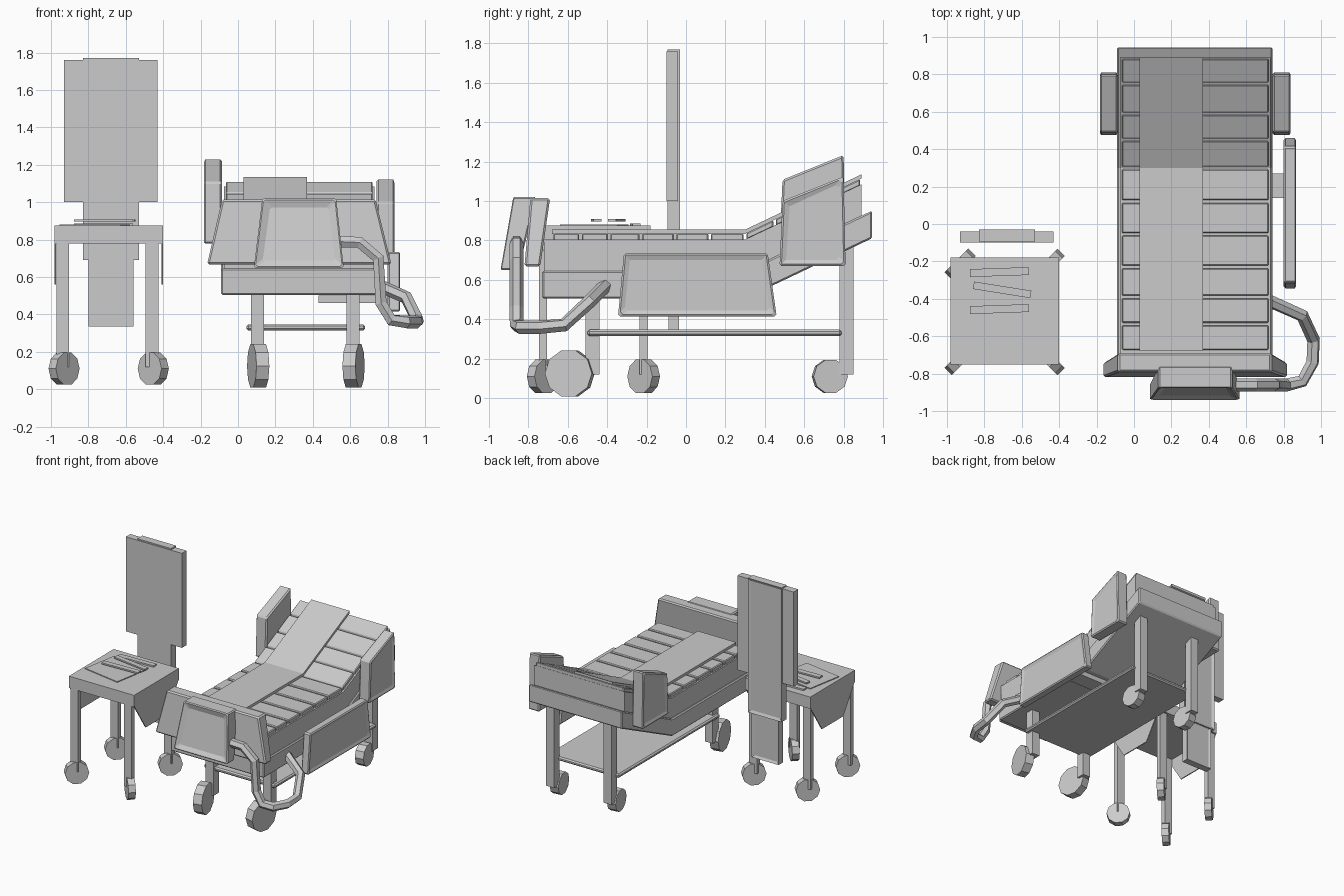
import bpy, bmesh, math
from mathutils import Matrix, Vector

old = bpy.data.objects.get("Cube")
if old:
    bpy.data.objects.remove(old, do_unlink=True)

grey = bpy.data.materials.new("light_grey")
grey.use_nodes = True
grey.diffuse_color = (0.6, 0.6, 0.6, 1)
grey.node_tree.nodes["Principled BSDF"].inputs["Base Color"].default_value = (0.6, 0.6, 0.6, 1)


def finish(name, bm, bevel=0):
    bmesh.ops.recalc_face_normals(bm, faces=bm.faces)
    mesh = bpy.data.meshes.new(name)
    bm.to_mesh(mesh)
    bm.free()
    mesh.materials.append(grey)
    ob = bpy.data.objects.new(name, mesh)
    bpy.context.collection.objects.link(ob)
    if bevel:
        mod = ob.modifiers.new("bevel", 'BEVEL')
        mod.width, mod.segments = bevel, 1
        mod.limit_method = 'ANGLE'
    return ob


def panel_inset(bm, direction, border, depth):
    bmesh.ops.recalc_face_normals(bm, faces=bm.faces)
    face = max(bm.faces, key=lambda f: f.normal.dot(Vector(direction)))
    bmesh.ops.inset_region(bm, faces=[face], thickness=border, depth=-depth)


def side_prism(name, outline, x0, x1, bevel=0, inset=None):
    """Outline of (y, z) points drawn out along x."""
    bm = bmesh.new()
    face = bm.faces.new([bm.verts.new((x0, y, z)) for y, z in outline])
    grown = bmesh.ops.extrude_face_region(bm, geom=[face])["geom"]
    verts = [v for v in grown if isinstance(v, bmesh.types.BMVert)]
    bmesh.ops.translate(bm, verts=verts, vec=(x1 - x0, 0, 0))
    if inset:
        panel_inset(bm, inset, 0.045, 0.012)
    return finish(name, bm, bevel)


def block(name, low, z0, z1, high=None, bevel=0, inset=None, border=0.05, depth=0.02):
    """Box or tapered box; low and high are (x0, x1, y0, y1)."""
    bm = bmesh.new()
    bmesh.ops.create_cube(bm, size=1)
    for v in bm.verts:
        x0, x1, y0, y1 = (high or low) if v.co.z > 0 else low
        v.co = (x1 if v.co.x > 0 else x0, y1 if v.co.y > 0 else y0, z1 if v.co.z > 0 else z0)
    if inset:
        panel_inset(bm, inset, border, depth)
    return finish(name, bm, bevel)


def wheel(name, x, y, z, radius, width, yaw, sides=10):
    bm = bmesh.new()
    bmesh.ops.create_cone(bm, cap_ends=True, segments=sides, radius1=radius, radius2=radius, depth=width)
    turn = Matrix.Rotation(math.radians(yaw), 4, 'Z') @ Matrix.Rotation(math.pi / 2, 4, 'Y')
    bmesh.ops.transform(bm, matrix=Matrix.Translation((x, y, z)) @ turn, verts=bm.verts)
    finish(name, bm)


def flat_bar(name, x, y, z, sx, sy, sz, yaw):
    ob = block(name, (-sx / 2, sx / 2, -sy / 2, sy / 2), 0, sz)
    ob.location, ob.rotation_euler.z = (x, y, z), math.radians(yaw)


# Bed body: bent at the backrest hinge
HINGE, SLOPE = 0.3, 0.4746


def lift(y, z):
    return z + max(0, y - HINGE) * SLOPE


def bent_slab(name, y0, y1, z0, z1, x0, x1, bevel=0):
    ys = [y0] + ([HINGE] if y0 < HINGE < y1 else []) + [y1]
    outline = [(y, lift(y, z0)) for y in ys] + [(y, lift(y, z1)) for y in reversed(ys)]
    return side_prism(name, outline, x0, x1, bevel)


bent_slab("bed_base", -0.73, 0.945, 0.505, 0.645, -0.09, 0.74, 0.008)
bent_slab("mattress_core", -0.72, 0.89, 0.645, 0.805, -0.075, 0.73)
cuts = [-0.68, -0.535, -0.39, -0.23, -0.055, 0.12, 0.3, 0.45, 0.59, 0.75, 0.89]
for i, (a, b) in enumerate(zip(cuts, cuts[1:])):
    bent_slab(f"mattress_pad_{i + 1}", a + 0.007, b - 0.007, 0.8, 0.835, -0.065, 0.72, 0.006)
bent_slab("blanket", -0.68, 0.89, 0.834, 0.855, 0.03, 0.37)

# Bed legs, wheels and lower shelf
for side, x in (("right", 0.105), ("left", 0.615)):
    block(f"foot_leg_{side}", (x - 0.035, x + 0.035, -0.51, -0.44), 0.12, 0.51)
    block(f"head_leg_{side}", (x - 0.035, x + 0.035, 0.78, 0.85), 0.12, 0.77)
    wheel(f"foot_wheel_{side}", x + 0.003, -0.59, 0.125, 0.122, 0.07, 12 if side == "right" else -12)
    wheel(f"head_wheel_{side}", x, 0.73, 0.11, 0.088, 0.07, 8)
block("lower_shelf", (0.045, 0.68, -0.5, 0.79), 0.315, 0.347, bevel=0.01)

# Footboard and control box
block("footboard", (-0.165, 0.82, -0.82, -0.74), 0.668, 1.015,
      high=(-0.085, 0.735, -0.79, -0.69), bevel=0.01)
block("control_box", (0.085, 0.565, -0.945, -0.85), 0.65, 1.02,
      high=(0.13, 0.525, -0.88, -0.76), bevel=0.008, inset=(0, -1, 0), border=0.062)

# Side rails
block("rail_bracket", (0.43, 0.81, 0.14, 0.27), 0.46, 0.5)
side_prism("long_side_rail", [(-0.345, 0.415), (0.46, 0.415), (0.415, 0.735), (-0.315, 0.735)],
           0.8, 0.87, 0.01, (1, 0, 0))
head = [(0.475, 0.67), (0.81, 0.67), (0.8, 1.125), (0.49, 1.0)]
side_prism("head_rail_left", head, 0.74, 0.84, 0.01, (1, 0, 0))
side_prism("head_rail_right", [(y, z + 0.108) for y, z in head], -0.185, -0.085, 0.01, (-1, 0, 0))

# Bent tube from the control box to the bed side
path = [(0.53, -0.86, 0.79), (0.65, -0.86, 0.785), (0.75, -0.86, 0.7), (0.765, -0.86, 0.46),
        (0.82, -0.86, 0.37), (0.9, -0.84, 0.36), (0.955, -0.74, 0.36), (0.96, -0.62, 0.37),
        (0.9, -0.49, 0.49), (0.72, -0.41, 0.57)]
curve = bpy.data.curves.new("tube_path", 'CURVE')
curve.dimensions = '3D'
curve.bevel_depth, curve.bevel_resolution, curve.use_fill_caps = 0.035, 1, True
spline = curve.splines.new('POLY')
spline.points.add(len(path) - 1)
for p, co in zip(spline.points, path):
    p.co = (*co, 1)
guide = bpy.data.objects.new("tube_guide", curve)
tube_mesh = bpy.data.meshes.new_from_object(guide)
tube_mesh.materials.clear()
tube_mesh.materials.append(grey)
for poly in tube_mesh.polygons:
    poly.use_smooth = False
    poly.material_index = 0
bpy.data.objects.remove(guide)
bpy.context.collection.objects.link(bpy.data.objects.new("bent_tube", tube_mesh))

# Side table
block("table_top", (-0.98, -0.4, -0.75, -0.18), 0.78, 0.875)
for end, y in (("front", -0.725), ("back", -0.215)):
    for side, x in (("right", -0.937), ("left", -0.46)):
        block(f"table_leg_{end}_{side}", (x - 0.034, x + 0.034, y - 0.02, y + 0.02), 0.12, 0.79)
        yaw = 45 if (end, side) == ("front", "left") else -45
        wheel(f"table_wheel_{end}_{side}", x + 0.007, y, 0.11, 0.09, 0.055, yaw)
skirt = [(-0.75, 0.79), (-0.6, 0.56), (-0.33, 0.56), (-0.18, 0.79)]
for side, x in (("right", -0.98), ("left", -0.408)):
    side_prism(f"table_skirt_{side}", skirt, x, x + 0.008)

# Things on the table
flat_bar("paper_sheet", -0.765, -0.465, 0.875, 0.33, 0.295, 0.007, -10)
flat_bar("tray_bar_back", -0.72, -0.257, 0.875, 0.315, 0.042, 0.012, 2)
flat_bar("tray_bar_middle", -0.705, -0.352, 0.896, 0.31, 0.04, 0.012, -9)
flat_bar("tray_bar_front", -0.72, -0.455, 0.896, 0.315, 0.042, 0.012, 2)

# Tall stand panel behind the table
block("stand_panel", (-0.93, -0.43, -0.098, -0.04), 1.0, 1.76)
block("stand_column", (-0.83, -0.53, -0.093, -0.03), 0.69, 1.77,
      inset=(0, 1, 0), border=0.03, depth=0.01)
block("stand_foot", (-0.8, -0.56, -0.09, -0.035), 0.335, 0.7,
      inset=(0, 1, 0), border=0.025, depth=0.01)
